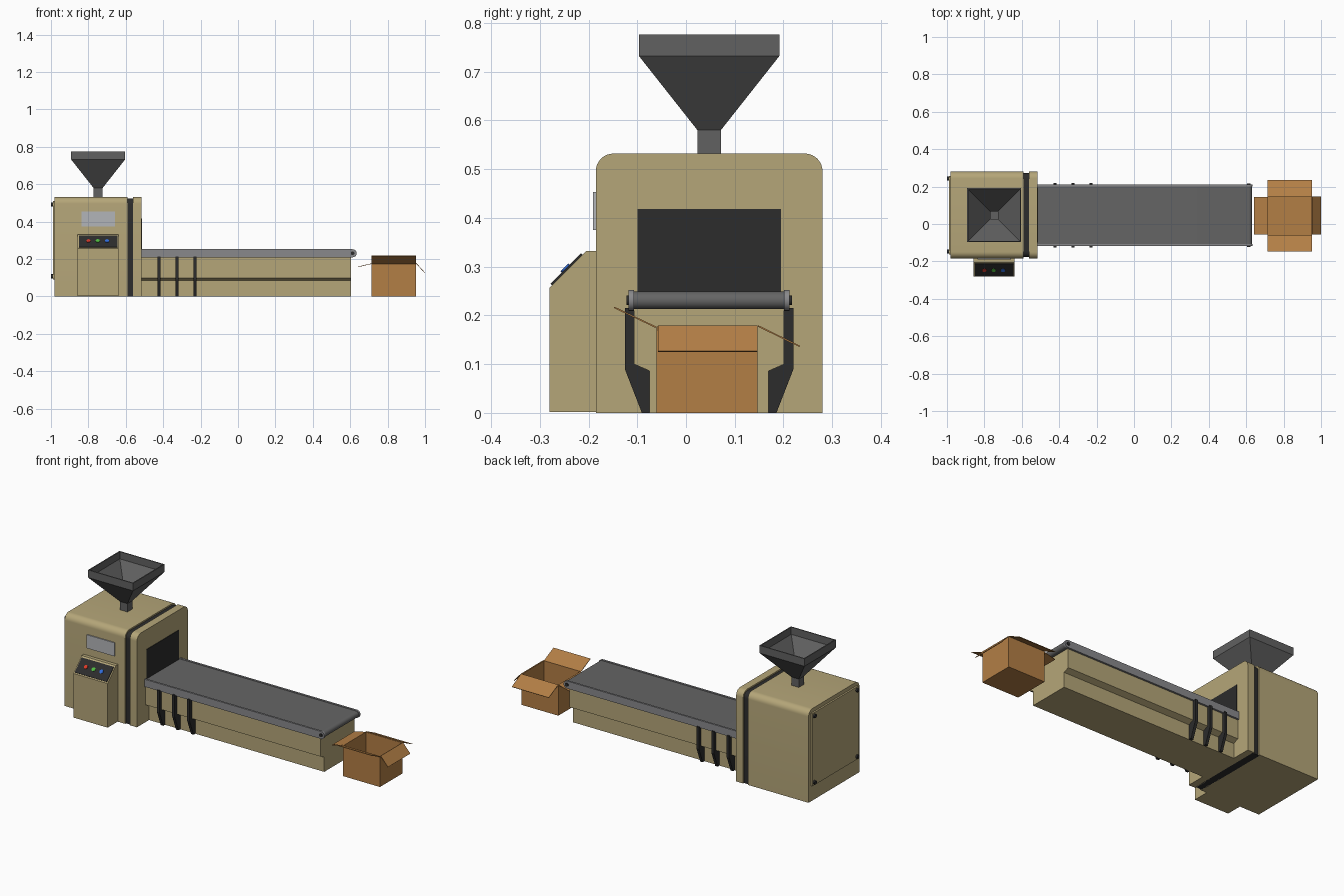
import bpy, bmesh, math
from mathutils import Matrix, Vector

if "Cube" in bpy.data.objects:
    bpy.data.objects.remove(bpy.data.objects["Cube"])

YC = 0.0475  # centre line of cabinet and conveyor


def mat(name, r, g, b):
    m = bpy.data.materials.new(name)
    m.diffuse_color = (r, g, b, 1)
    m.use_nodes = True
    m.node_tree.nodes["Principled BSDF"].inputs["Base Color"].default_value = m.diffuse_color
    return m


TAN = mat("tan_paint", 0.46, 0.38, 0.19)
BLACK = mat("black_rubber", 0.025, 0.025, 0.025)
STEEL = mat("steel", 0.25, 0.25, 0.26)
BELT = mat("belt_grey", 0.13, 0.13, 0.13)
HOPPER = mat("hopper_grey", 0.12, 0.12, 0.12)
GLASS = mat("window_grey", 0.45, 0.46, 0.48)
CARD = mat("cardboard", 0.45, 0.21, 0.06)
RED, GREEN, BLUE = mat("red", 0.7, 0.04, 0.02), mat("green", 0.08, 0.5, 0.05), mat("blue", 0.03, 0.15, 0.7)


def finish(name, bm, material, smooth=False):
    bmesh.ops.recalc_face_normals(bm, faces=bm.faces)
    me = bpy.data.meshes.new(name)
    bm.to_mesh(me)
    bm.free()
    ob = bpy.data.objects.new(name, me)
    bpy.context.collection.objects.link(ob)
    me.materials.append(material)
    if smooth:
        bpy.ops.object.select_all(action='DESELECT')
        ob.select_set(True)
        bpy.context.view_layer.objects.active = ob
        bpy.ops.object.shade_smooth_by_angle(angle=math.radians(35))
    return ob


def prism(name, pts, a, b, material, axis='x', smooth=False):
    """Extrude a profile: (y, z) points along x, or (x, z) points along y."""
    bm = bmesh.new()
    at = (lambda p, t: (t, p[0], p[1])) if axis == 'x' else (lambda p, t: (p[0], t, p[1]))
    lo, hi = ([bm.verts.new(at(p, t)) for p in pts] for t in (a, b))
    bm.faces.new(lo)
    bm.faces.new(hi)
    n = len(pts)
    for i in range(n):
        j = (i + 1) % n
        bm.faces.new((lo[i], lo[j], hi[j], hi[i]))
    return finish(name, bm, material, smooth)


def box(name, x, y, z, material):
    return prism(name, [(y[0], z[0]), (y[1], z[0]), (y[1], z[1]), (y[0], z[1])], x[0], x[1], material)


def cylinder(name, centre, direction, r, depth, material, seg=24):
    bm = bmesh.new()
    rot = Vector(direction).to_track_quat('Z', 'Y').to_matrix().to_4x4()
    bmesh.ops.create_cone(bm, cap_ends=True, segments=seg, radius1=r, radius2=r, depth=depth,
                          matrix=Matrix.Translation(centre) @ rot)
    return finish(name, bm, material, True)


def arc(cx, cz, r, a0, a1, n=8):
    steps = [math.radians(a0 + (a1 - a0) * i / n) for i in range(n + 1)]
    return [(cx + r * math.cos(t), cz + r * math.sin(t)) for t in steps]


def cabinet(hw, top, r):
    return ([(YC - hw, 0), (YC + hw, 0)] + arc(YC + hw - r, top - r, r, 0, 90)
            + arc(YC - hw + r, top - r, r, 90, 180))


# Cabinet: two shells with a recessed dark seal between them
shell = cabinet(0.2325, 0.532, 0.036)
prism("cabinet_rear_shell", shell, -0.98, -0.592, TAN, smooth=True)
prism("cabinet_front_shell", shell, -0.562, -0.517, TAN, smooth=True)
prism("cabinet_seal", cabinet(0.225, 0.524, 0.032), -0.6, -0.555, BLACK, smooth=True)
box("outlet_opening", (-0.53, -0.514), (-0.1, 0.195), (0.2, 0.418), BLACK)
box("viewing_window", (-0.837, -0.657), (-0.191, -0.18), (0.375, 0.453), GLASS)

# Rear access panel with corner bolts
box("rear_panel", (-0.99, -0.975), (YC - 0.21, YC + 0.21), (0.09, 0.51), TAN)
for i, (s, z) in enumerate([(s, z) for s in (-1, 1) for z in (0.108, 0.492)]):
    cylinder(f"panel_bolt_{i + 1}", (-0.993, YC + s * 0.195, z), (1, 0, 0), 0.011, 0.014, BLACK, 12)

# Control console with sloped panel and buttons
prism("control_console", [(-0.28, 0.002), (-0.18, 0.002), (-0.18, 0.332), (-0.205, 0.332), (-0.28, 0.257)],
      -0.857, -0.638, TAN)
prism("control_panel", [(-0.275, 0.262), (-0.2125, 0.3245), (-0.2153, 0.3273), (-0.2778, 0.2648)],
      -0.85, -0.645, BLACK)
for name, x, m in (("red", -0.8, RED), ("green", -0.75, GREEN), ("blue", -0.7, BLUE)):
    cylinder(f"{name}_button", (x, -0.247, 0.296), (0, -1, 1), 0.011, 0.007, m)

# Hopper: square rings running up the outside and down the inside
bm = bmesh.new()
rings = [(0.024, 0.525), (0.024, 0.58), (0.144, 0.732), (0.144, 0.776),
         (0.138, 0.776), (0.138, 0.734), (0.02, 0.584), (0.02, 0.535)]
loops = [[bm.verts.new((-0.748 + sx * h, YC + sy * h, z)) for sx, sy in ((-1, -1), (1, -1), (1, 1), (-1, 1))]
         for h, z in rings]
for lo, hi in zip(loops, loops[1:]):
    for i in range(4):
        j = (i + 1) % 4
        bm.faces.new((lo[i], lo[j], hi[j], hi[i]))
bm.faces.new(loops[0])
bm.faces.new(loops[-1])
finish("hopper", bm, HOPPER)

# Conveyor base, stepped in toward the floor
half = [(0.122, 0), (0.122, 0.086), (0.154, 0.1), (0.154, 0.213)]
prism("conveyor_base", [(YC + y, z) for y, z in half] + [(YC - y, z) for y, z in reversed(half)],
      -0.517, 0.604, TAN)


# Belt and side rails with rounded outlet end
def rounded_end(r):
    return [(-0.517, 0.231 - r)] + arc(0.613, 0.231, r, -90, 90, 12) + [(-0.517, 0.231 + r)]


prism("conveyor_belt", rounded_end(0.018), YC - 0.155, YC + 0.155, BELT, 'y', True)
for s, side in ((-1, "front"), (1, "back")):
    prism(f"{side}_rail", rounded_end(0.0215), YC + s * 0.154, YC + s * 0.165, STEEL, 'y', True)
    cylinder(f"{side}_roller_pin", (0.613, YC + s * 0.165, 0.231), (0, 1, 0), 0.01, 0.009, BLACK, 16)
    # Cranked support brackets hugging the base
    leg = [(0.12, 0), (0.138, 0), (0.173, 0.09), (0.173, 0.215), (0.15, 0.215), (0.15, 0.1), (0.12, 0.086)]
    for i, x in enumerate((-0.423, -0.325, -0.229)):
        prism(f"{side}_bracket_{i + 1}", [(YC + s * y, z) for y, z in leg], x - 0.008, x + 0.008, BLACK)

# Open cardboard box
X0, X1, Y0, Y1, ZT, T = 0.714, 0.951, -0.061, 0.147, 0.177, 0.003
box("carton_floor", (X0, X1), (Y0, Y1), (0, T), CARD)
box("carton_left_wall", (X0, X0 + T), (Y0, Y1), (0, ZT), CARD)
box("carton_right_wall", (X1 - T, X1), (Y0, Y1), (0, ZT), CARD)
box("carton_front_wall", (X0, X1), (Y0, Y0 + T), (0, ZT), CARD)
box("carton_back_wall", (X0, X1), (Y1 - T, Y1), (0, ZT), CARD)


def flap(name, hinge, tip, a, b, axis):
    d = (Vector(tip) - Vector(hinge)).normalized() * T
    n = Vector((-d.y, d.x))
    h, t = Vector(hinge), Vector(tip)
    prism(name, [h, t, t + n, h + n], a, b, CARD, axis)


flap("carton_left_flap", (X0, ZT), (0.642, 0.16), Y0 + 0.004, Y1 - 0.002, 'y')
flap("carton_right_flap", (X1, ZT), (0.998, 0.125), Y0 + 0.004, Y1, 'y')
flap("carton_front_flap", (Y0, ZT), (-0.147, 0.218), X0, X1, 'x')
flap("carton_back_flap", (Y1, ZT), (0.233, 0.135), X0, X1, 'x')
